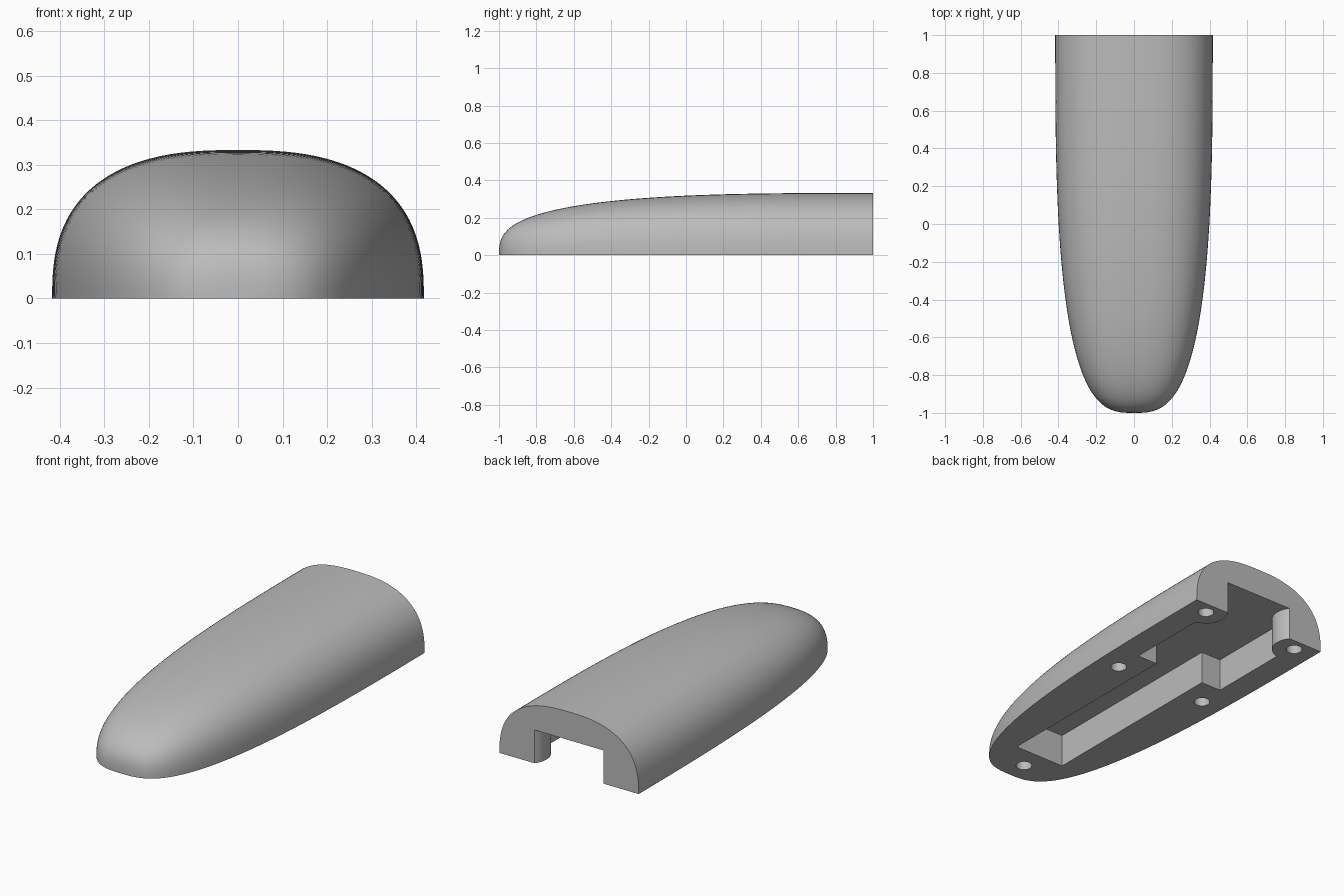
import bpy, bmesh, math

if "Cube" in bpy.data.objects:
    bpy.data.objects.remove(bpy.data.objects["Cube"])

HALF_W, HEIGHT = 0.417, 0.333      # size of the rear section
CAVITY_H, HOLE_R, HOLE_D = 0.18, 0.041, 0.1
BOSS_X, BOSS_Y, BOSS_R = 0.297, 0.93, 0.114
RINGS, ARC = 56, 56

grey = bpy.data.materials.new("plain_grey")
grey.use_nodes = True
grey.diffuse_color = (0.5, 0.5, 0.5, 1)
grey.node_tree.nodes["Principled BSDF"].inputs["Base Color"].default_value = (0.5, 0.5, 0.5, 1)


def make_object(name, bm):
    bmesh.ops.recalc_face_normals(bm, faces=bm.faces[:])
    mesh = bpy.data.meshes.new(name)
    bm.to_mesh(mesh)
    bm.free()
    mesh.materials.append(grey)
    obj = bpy.data.objects.new(name, mesh)
    bpy.context.collection.objects.link(obj)
    return obj


def prism(name, outline, z0, z1):
    """Upright solid from a flat outline."""
    bm = bmesh.new()
    face = bm.faces.new([bm.verts.new((x, y, z0)) for x, y in outline])
    geom = bmesh.ops.extrude_face_region(bm, geom=[face])["geom"]
    moved = [v for v in geom if isinstance(v, bmesh.types.BMVert)]
    bmesh.ops.translate(bm, verts=moved, vec=(0, 0, z1 - z0))
    return make_object(name, bm)


def section(k):
    """Point on the unit arch, from the left edge over the top to the right edge."""
    a = math.pi * k / ARC
    c, s = math.cos(a), max(math.sin(a), 0)
    x = math.copysign(abs(c) ** (2 / 2.6), c)
    return x, (s ** (2 / 2.6) if 0 < k < ARC else 0)


# Rounded shell: arches growing from the nose to the flat rear
bm = bmesh.new()
nose = bm.verts.new((0, -1, 0))
rings = []
for i in range(1, RINGS + 1):
    t = math.pi / 2 * i / RINGS
    r = math.sin(t) ** (2 / 3)
    y = 1 - 2 * max(math.cos(t), 0) ** (2 / 3) if i < RINGS else 1
    rings.append([bm.verts.new((HALF_W * r * x, y, HEIGHT * r * z))
                  for x, z in map(section, range(ARC + 1))])
for k in range(ARC):
    bm.faces.new((nose, rings[0][k], rings[0][k + 1]))
    for a, b in zip(rings, rings[1:]):
        bm.faces.new((a[k], b[k], b[k + 1], a[k + 1]))
bm.faces.new(rings[-1])
bm.faces.new([nose] + [r[0] for r in rings] + [r[-1] for r in reversed(rings)])
shell = make_object("hollow_shell", bm)

# Stepped cavity, open at the rear, leaving round bosses in the rear corners
side = [(0.152, -0.758), (0.152, 0.363), (0.274, 0.363)]
start = 2 * math.pi - math.acos((0.274 - BOSS_X) / BOSS_R)
end = math.pi - math.asin((1 - BOSS_Y) / BOSS_R)
for i in range(25):
    a = start + (end - start) * i / 24
    side.append((BOSS_X + BOSS_R * math.cos(a), BOSS_Y + BOSS_R * math.sin(a)))
side.append((side[-1][0], 1.1))
outline = side + [(-x, y) for x, y in reversed(side)]
cutters = [prism("cavity_cutter", outline, -0.1, CAVITY_H)]

# Five blind screw holes
for x, y in [(0, -0.883), (0.28, 0.21), (-0.28, 0.21), (BOSS_X, BOSS_Y), (-BOSS_X, BOSS_Y)]:
    ring = [(x + HOLE_R * math.cos(math.tau * i / 32), y + HOLE_R * math.sin(math.tau * i / 32))
            for i in range(32)]
    cutters.append(prism("hole_cutter", ring, -0.1, HOLE_D))

bpy.ops.object.select_all(action="DESELECT")
bpy.context.view_layer.objects.active = shell
shell.select_set(True)
for cutter in cutters:
    cutter.hide_render = True
    mod = shell.modifiers.new("cut", "BOOLEAN")
    mod.operation = "DIFFERENCE"
    mod.solver = "EXACT"
    mod.object = cutter
    bpy.ops.object.modifier_apply(modifier=mod.name)
    bpy.data.objects.remove(cutter)

bpy.ops.object.shade_smooth_by_angle(angle=math.radians(40))
